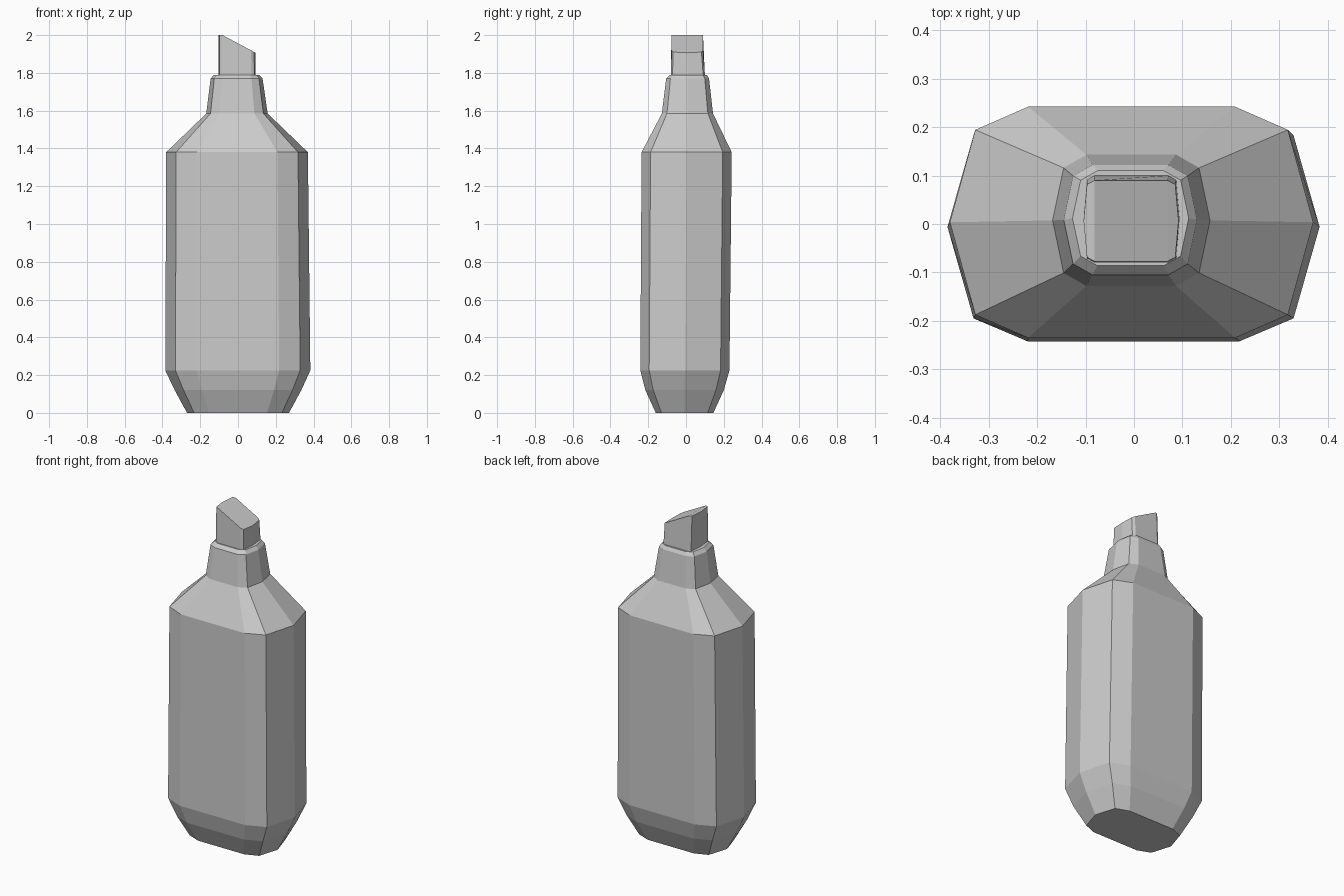
import bpy, bmesh

if "Cube" in bpy.data.objects:
    bpy.data.objects.remove(bpy.data.objects["Cube"])


def ring(z, x0, x1, y0, y1, fx=0.57, cx=0.86, cy=0.8):
    """Ten-sided cross-section: flat front/back, chamfered corners, pointed sides."""
    mx, my, hx, hy = (x0 + x1) / 2, (y0 + y1) / 2, (x1 - x0) / 2, (y1 - y0) / 2
    quarter = [(1, 0), (cx, cy), (fx, 1)]
    half = quarter + [(-fx, 1), (-cx, cy), (-1, 0)]
    pts = half + [(x, -y) for x, y in reversed(half[1:-1])]
    return [(mx + hx * x, my + hy * y, z) for x, y in pts]


def loft(name, rings):
    bm = bmesh.new()
    loops = [[bm.verts.new(p) for p in r] for r in rings]
    n = len(loops[0])
    for a, b in zip(loops, loops[1:]):
        for i in range(n):
            j = (i + 1) % n
            bm.faces.new((a[i], a[j], b[j], b[i]))
    bm.faces.new(loops[0][::-1])
    # Top cap in strips so that it can bend along x
    for strip in ((0, 1, 9), (1, 2, 8, 9), (2, 3, 7, 8), (3, 4, 6, 7), (4, 5, 6)):
        bm.faces.new([loops[-1][i] for i in strip])
    bmesh.ops.recalc_face_normals(bm, faces=bm.faces)
    mesh = bpy.data.meshes.new(name)
    bm.to_mesh(mesh)
    bm.free()
    obj = bpy.data.objects.new(name, mesh)
    bpy.context.collection.objects.link(obj)
    return obj


# Bottle body, shoulder and collar
loft("bottle_body", [
    ring(0.0, -0.27, 0.27, -0.16, 0.145),
    ring(0.12, -0.335, 0.335, -0.215, 0.2),
    ring(0.225, -0.385, 0.383, -0.242, 0.23),
    ring(1.38, -0.38, 0.37, -0.235, 0.242),
    ring(1.585, -0.168, 0.157, -0.128, 0.143),
    ring(1.77, -0.145, 0.13, -0.105, 0.122),
    ring(1.79, -0.127, 0.113, -0.086, 0.11),
])

# Nozzle with a slanted tip
shape = dict(fx=0.77, cx=0.93, cy=0.9)
base = ring(1.785, -0.104, 0.094, -0.08, 0.1, **shape)
tip = [(x, y, 2.0 - 0.56 * max(0, x + 0.075))
       for x, y, z in ring(2.0, -0.104, 0.092, -0.077, 0.09, **shape)]
loft("nozzle", [base, tip])
